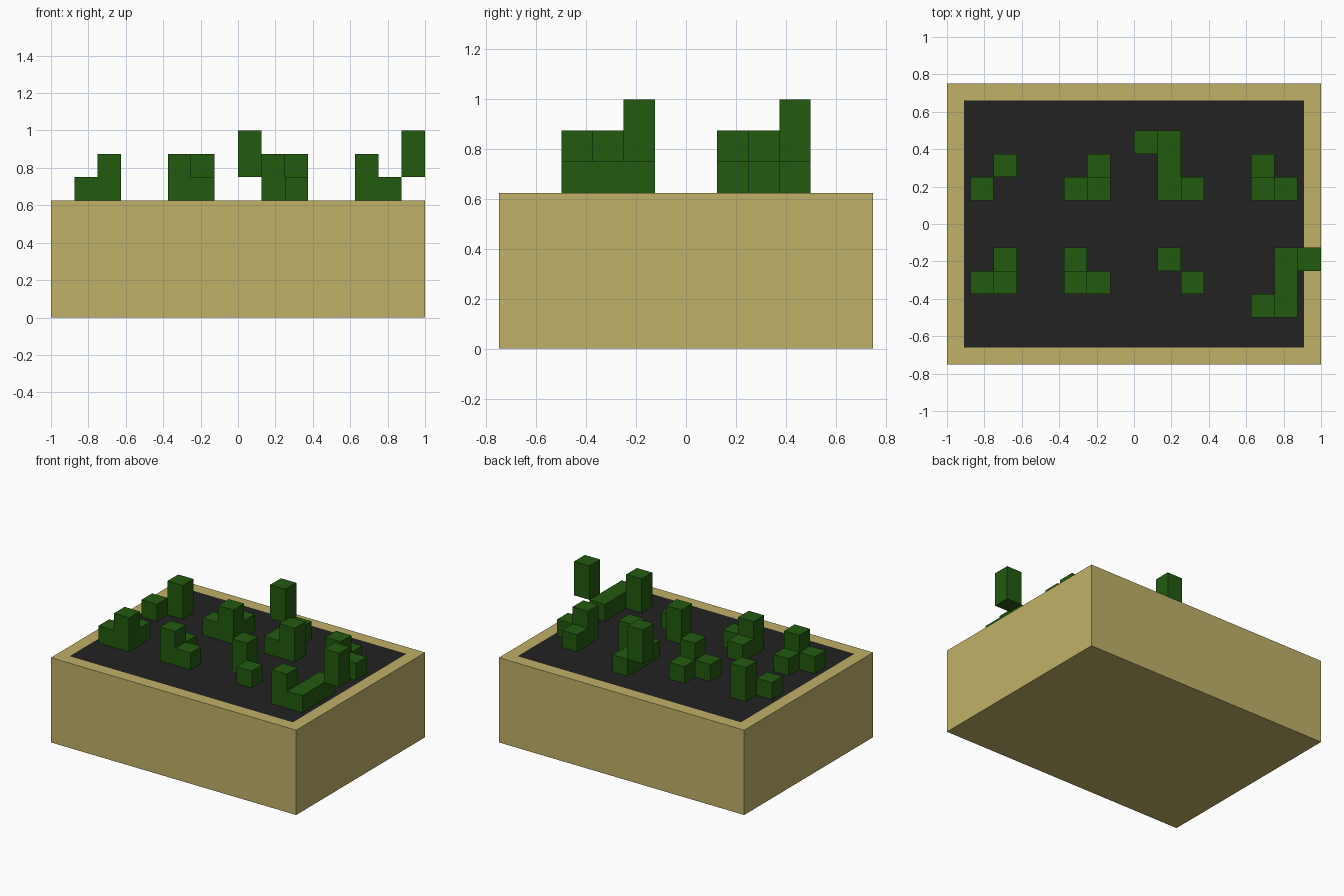
import bpy
import bmesh
from mathutils import Matrix, Vector

if "Cube" in bpy.data.objects:
    bpy.data.objects.remove(bpy.data.objects["Cube"], do_unlink=True)

CELL = 0.125
SOIL_Z = 0.625


def material(name, rgb):
    mat = bpy.data.materials.new(name)
    mat.use_nodes = True
    color = (*rgb, 1)
    mat.diffuse_color = color
    mat.node_tree.nodes["Principled BSDF"].inputs["Base Color"].default_value = color
    return mat


def add_box(bm, low, high):
    low, high = Vector(low), Vector(high)
    place = Matrix.Translation((low + high) / 2) @ Matrix.Diagonal((*(high - low), 1))
    bmesh.ops.create_cube(bm, size=1, matrix=place)


def finish(bm, name, mats):
    mesh = bpy.data.meshes.new(name)
    bm.to_mesh(mesh)
    bm.free()
    for mat in mats:
        mesh.materials.append(mat)
    obj = bpy.data.objects.new(name, mesh)
    bpy.context.collection.objects.link(obj)
    return obj


wood = material("tan wood", (0.53, 0.44, 0.14))
soil = material("dark soil", (0.016, 0.016, 0.016))
leaf = material("leaf green", (0.016, 0.103, 0.005))

# Planter box, with the soil inset into its top face
bm = bmesh.new()
add_box(bm, (-1, -0.75, 0), (1, 0.75, SOIL_Z))
bm.normal_update()
top = max(bm.faces, key=lambda f: f.calc_center_median().z)
bmesh.ops.inset_region(bm, faces=[top], thickness=0.127)
top.material_index = 1
finish(bm, "planter_box", [wood, soil])


# Plants: boxes on the cell grid, (column, row, base level, height, depth in rows)
def plant(name, blocks):
    bm = bmesh.new()
    for col, row, base, height, depth in blocks:
        low = Vector((col, row, base)) * CELL
        size = Vector((1, depth, height)) * CELL
        lift = Vector((0, 0, SOIL_Z))
        add_box(bm, low + lift, low + size + lift)
    finish(bm, name, [leaf])


def sprout(name, tall, shorts):
    plant(name, [(*tall, 0, 2, 1)] + [(*s, 0, 1, 1) for s in shorts])


# Small sprouts: one tall stem with short leaves beside it
sprout("back_right_sprout", (-6, 2), [(-7, 1)])
sprout("back_middle_sprout", (-2, 1), [(-3, 1), (-2, 2)])
sprout("back_left_sprout", (5, 1), [(6, 1), (5, 2)])
sprout("front_right_sprout", (-6, -3), [(-7, -3), (-6, -2)])
sprout("front_middle_sprout", (-3, -3), [(-3, -2), (-2, -3)])
sprout("front_centre_sprout", (1, -2), [(2, -3)])

# Large vines: a stem, a long runner and a raised shoot
plant("back_vine", [(2, 1, 0, 2, 1), (1, 1, 0, 1, 3), (0, 3, 1, 2, 1)])
plant("front_vine", [(5, -4, 0, 2, 1), (6, -4, 0, 1, 3), (7, -2, 1, 2, 1)])
